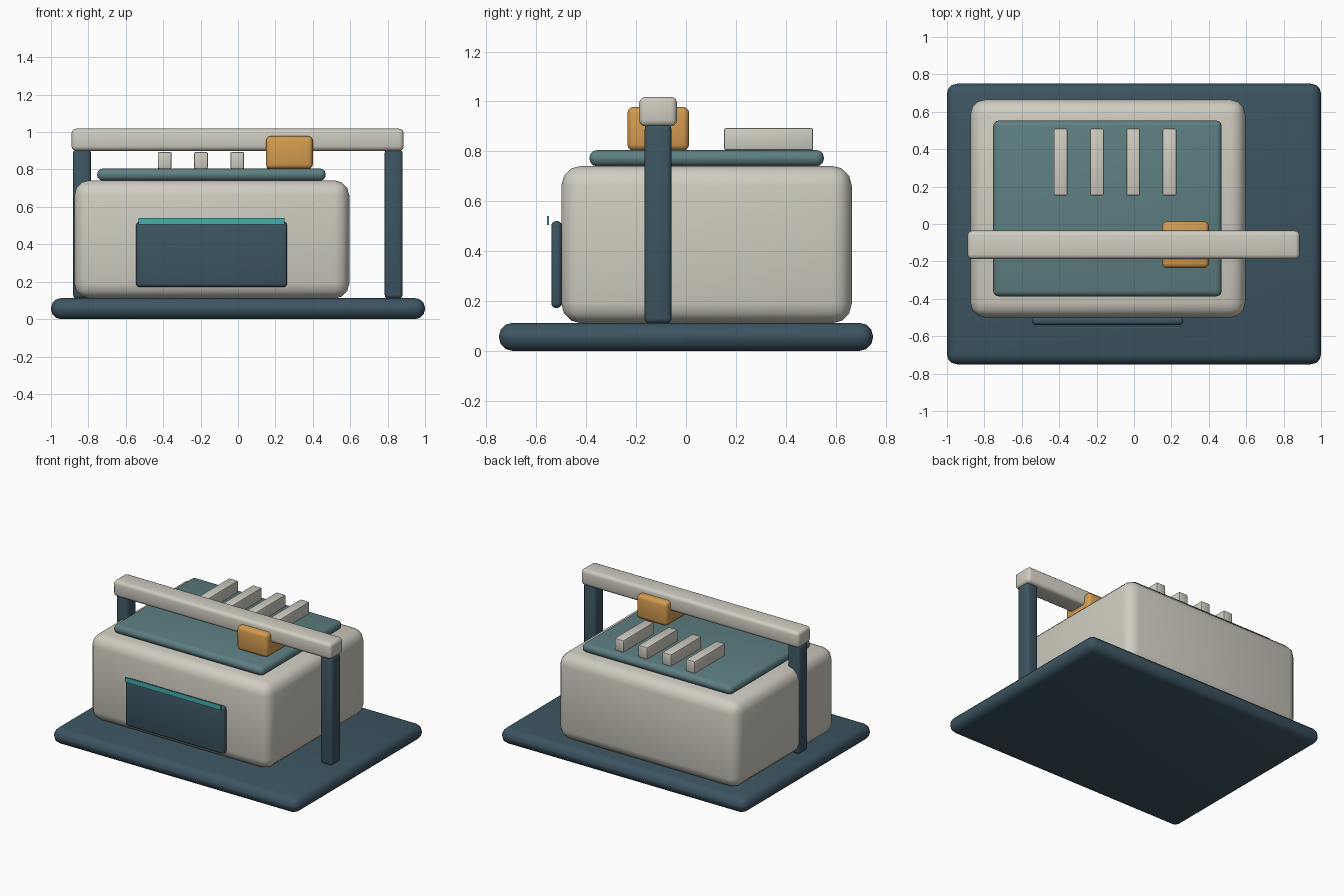
import bpy
import math
from mathutils import Vector

if "Cube" in bpy.data.objects:
    bpy.data.objects.remove(bpy.data.objects["Cube"])


def material(name, rgb):
    m = bpy.data.materials.new(name)
    m.diffuse_color = (*rgb, 1.0)
    m.use_nodes = True
    m.node_tree.nodes["Principled BSDF"].inputs["Base Color"].default_value = m.diffuse_color
    return m


CREAM = material("cream", (0.63, 0.61, 0.53))
NAVY = material("dark_blue", (0.045, 0.09, 0.12))
SLATE = material("slate_teal", (0.11, 0.21, 0.22))
ORANGE = material("orange", (0.66, 0.33, 0.08))
TEAL = material("bright_teal", (0.06, 0.42, 0.42))


def block(name, x, y, z, mat, bevel=0.0, segments=3):
    """Rounded box spanning the given (min, max) ranges."""
    lo, hi = Vector((x[0], y[0], z[0])), Vector((x[1], y[1], z[1]))
    bpy.ops.mesh.primitive_cube_add(size=1, location=(lo + hi) / 2)
    ob = bpy.context.object
    ob.name = name
    ob.scale = hi - lo
    bpy.ops.object.transform_apply(location=False, rotation=False, scale=True)
    ob.data.materials.append(mat)
    if bevel:
        mod = ob.modifiers.new("rounded_edges", 'BEVEL')
        mod.width = bevel
        mod.segments = segments
        bpy.ops.object.modifier_apply(modifier=mod.name)
        bpy.ops.object.shade_smooth_by_angle(angle=math.radians(40))
    return ob


# Base and main housing
block("base_plate", (-1, 1), (-0.75, 0.75), (0, 0.112), NAVY, 0.053)
block("housing", (-0.875, 0.595), (-0.5, 0.665), (0.11, 0.742), CREAM, 0.08)
block("top_plate", (-0.753, 0.469), (-0.387, 0.553), (0.74, 0.805), SLATE, 0.03)

# Front panel with a thin strip floating just ahead of its top edge
block("front_panel", (-0.545, 0.262), (-0.54, -0.498), (0.172, 0.52), NAVY, 0.018)
block("panel_strip", (-0.532, 0.249), (-0.557, -0.549), (0.505, 0.54), TEAL)

# Row of vent slats at the rear of the top
for i in range(4):
    cx = -0.392 + i * 0.194
    block(f"vent_slat_{i + 1}", (cx - 0.037, cx + 0.037), (0.153, 0.51),
          (0.804, 0.893), CREAM, 0.008, 2)

# Gantry: two posts, cross beam and sliding carriage
for side, cx in (("left", -0.834), ("right", 0.832)):
    block(f"{side}_post", (cx - 0.048, cx + 0.048), (-0.166, -0.058),
          (0.11, 0.908), NAVY, 0.02)
block("cross_beam", (-0.89, 0.886), (-0.188, -0.036), (0.9, 1.018), CREAM, 0.025)
block("carriage", (0.15, 0.4), (-0.235, 0.013), (0.803, 0.978), ORANGE, 0.025)
